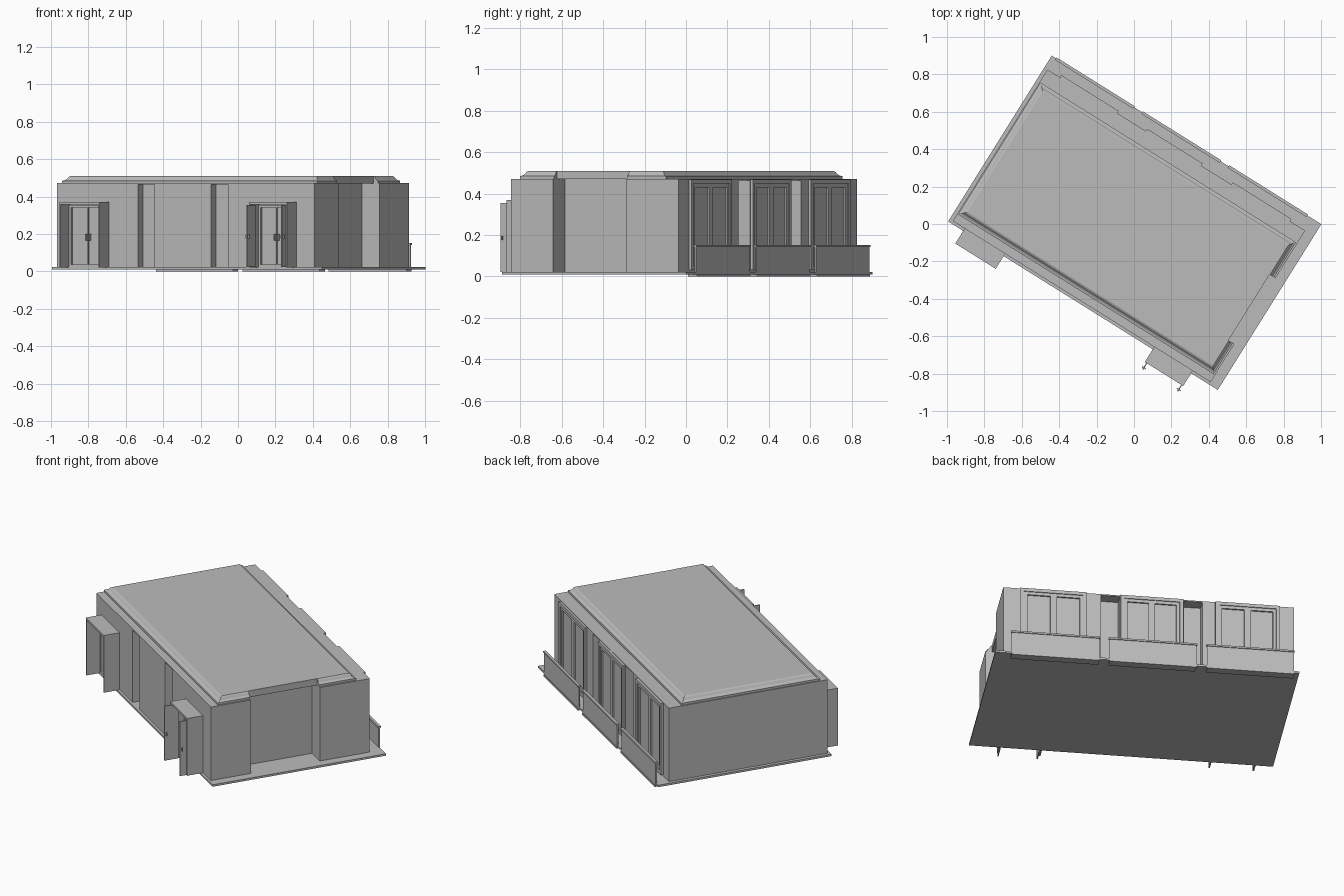
import bpy, bmesh, math
from mathutils import Matrix

if "Cube" in bpy.data.objects:
    bpy.data.objects.remove(bpy.data.objects["Cube"], do_unlink=True)

grey = bpy.data.materials.new("plain_grey")
grey.use_nodes = True
colour = (0.5, 0.5, 0.5, 1)
grey.diffuse_color = colour
grey.node_tree.nodes["Principled BSDF"].inputs["Base Color"].default_value = colour

# the whole room is turned on the ground plane
TURN = Matrix.Rotation(math.radians(-32), 4, "Z")


def finish(name, bm):
    bmesh.ops.recalc_face_normals(bm, faces=bm.faces)
    bm.transform(TURN)
    mesh = bpy.data.meshes.new(name)
    bm.to_mesh(mesh)
    bm.free()
    mesh.materials.append(grey)
    ob = bpy.data.objects.new(name, mesh)
    bpy.context.scene.collection.objects.link(ob)
    return ob


def boxes(name, spans):
    """One object from boxes given as (u0, u1, v0, v1, z0, z1)."""
    bm = bmesh.new()
    for u0, u1, v0, v1, z0, z1 in spans:
        m = Matrix.Translation(((u0 + u1) / 2, (v0 + v1) / 2, (z0 + z1) / 2))
        m = m @ Matrix.Diagonal((u1 - u0, v1 - v0, z1 - z0, 1))
        bmesh.ops.create_cube(bm, size=1, matrix=m)
    return finish(name, bm)


def loft(name, rings):
    """Skin between rings of equal length, closed at both ends."""
    bm = bmesh.new()
    loops = [[bm.verts.new(p) for p in ring] for ring in rings]
    for a, b in zip(loops, loops[1:]):
        for i in range(len(a)):
            j = (i + 1) % len(a)
            bm.faces.new((a[i], a[j], b[j], b[i]))
    bm.faces.new(loops[0][::-1])
    bm.faces.new(loops[-1])
    return finish(name, bm)


def prism(name, outline, z0, z1):
    return loft(name, [[(u, v, z) for u, v in outline] for z in (z0, z1)])


LEFT, RIGHT, FRONT, BACK = -0.83, 0.795, -0.5, 0.455
ALCOVE = [(RIGHT, -0.26), (0.685, -0.26), (0.685, 0.155), (RIGHT, 0.155)]
GAPS = [(-0.318, -0.215), (0.143, 0.248)]


# floor
boxes("floor", [(-0.85, 0.85, -0.515, 0.53, 0.01, 0.022)])

# walls with an alcove on the right and slots between the bays
walls = [(LEFT, FRONT)]
for a, b in GAPS:
    walls += [(a, FRONT), (a, -0.45), (b, -0.45), (b, FRONT)]
walls += [(RIGHT, FRONT)] + ALCOVE + [(RIGHT, BACK)]
for a, b in reversed(GAPS):
    walls += [(b, BACK), (b, 0.387), (a, 0.387), (a, BACK)]
walls += [(LEFT, BACK)]
prism("walls", walls, 0.02, 0.466)

# flat ledge covering the bays
ledge = [(LEFT, FRONT), (RIGHT, FRONT)] + ALCOVE + [(RIGHT, BACK), (LEFT, BACK)]
prism("ledge", ledge, 0.464, 0.471)

# raised ceiling with a stepped cornice, straight above the alcove
outer = [(-0.825, -0.455), (0.786, -0.455), (0.786, -0.26), (0.758, -0.26),
         (0.758, 0.155), (0.786, 0.155), (0.786, 0.376), (-0.825, 0.376)]
inner = [(-0.79, -0.42), (0.76, -0.42), (0.76, -0.26), (0.758, -0.26),
         (0.758, 0.155), (0.76, 0.155), (0.76, 0.343), (-0.79, 0.343)]
rings = []
for z, t in ((0.47, 0), (0.484, 0), (0.487, 0.3), (0.492, 0.5), (0.505, 0.75), (0.51, 1)):
    rings.append([(a[0] + (b[0] - a[0]) * t, a[1] + (b[1] - a[1]) * t, z)
                  for a, b in zip(outer, inner)])
loft("ceiling", rings)


# tall double windows on the back
def frame(u0, u1, z0, z1, bar, v0, v1):
    return [(u0, u0 + bar, v0, v1, z0, z1), (u1 - bar, u1, v0, v1, z0, z1),
            (u0 + bar, u1 - bar, v0, v1, z1 - bar, z1),
            (u0 + bar, u1 - bar, v0, v1, z0, z0 + bar)]


for side, (a, b) in zip(("left", "middle", "right"),
                        ((-0.75, -0.39), (-0.21, 0.14), (0.33, 0.7))):
    mid = (a + b) / 2
    parts = frame(a, b, 0.03, 0.468, 0.02, BACK - 0.005, BACK + 0.014)
    for s0, s1 in ((a + 0.02, mid), (mid, b - 0.02)):
        parts += frame(s0, s1, 0.05, 0.448, 0.018, BACK - 0.005, BACK + 0.009)
    boxes(side + "_window", parts)

# solid balcony fronts, each with a rail and a base strip
for side, (a, b) in zip(("left", "middle", "right"),
                        ((-0.82, -0.334), (-0.276, 0.212), (0.268, 0.759))):
    boxes(side + "_balcony", [(a, b, 0.524, 0.531, 0.0, 0.145),
                              (a - 0.003, b + 0.003, 0.52, 0.536, 0.142, 0.152),
                              (a, b, 0.485, 0.536, 0.0, 0.01)])


# open door porches on the front
def porch(name, a, b):
    front = -0.595
    boxes(name, [(a, a + 0.008, front, FRONT, 0.02, 0.365),
                 (b - 0.008, b, front, FRONT, 0.02, 0.365),
                 (a, b, front, FRONT, 0.358, 0.37)])
    m = (a + b) / 2
    boxes(name + "_door", frame(a + 0.01, b - 0.01, 0.022, 0.355, 0.015, -0.515, FRONT)
          + [(m - 0.002, m + 0.002, -0.51, FRONT, 0.04, 0.34),
             (m - 0.012, m - 0.006, -0.52, FRONT, 0.165, 0.2),
             (m + 0.006, m + 0.012, -0.52, FRONT, 0.165, 0.2)])


porch("left_porch", -0.755, -0.5)
porch("right_porch", 0.44, 0.682)

# door leaves swung open at the right porch, with handles
for name, u in (("left_leaf", 0.452), ("right_leaf", 0.672)):
    boxes(name, [(u - 0.003, u + 0.003, -0.635, -0.55, 0.022, 0.355),
                 (u - 0.012, u + 0.012, -0.627, -0.621, 0.175, 0.195)])
